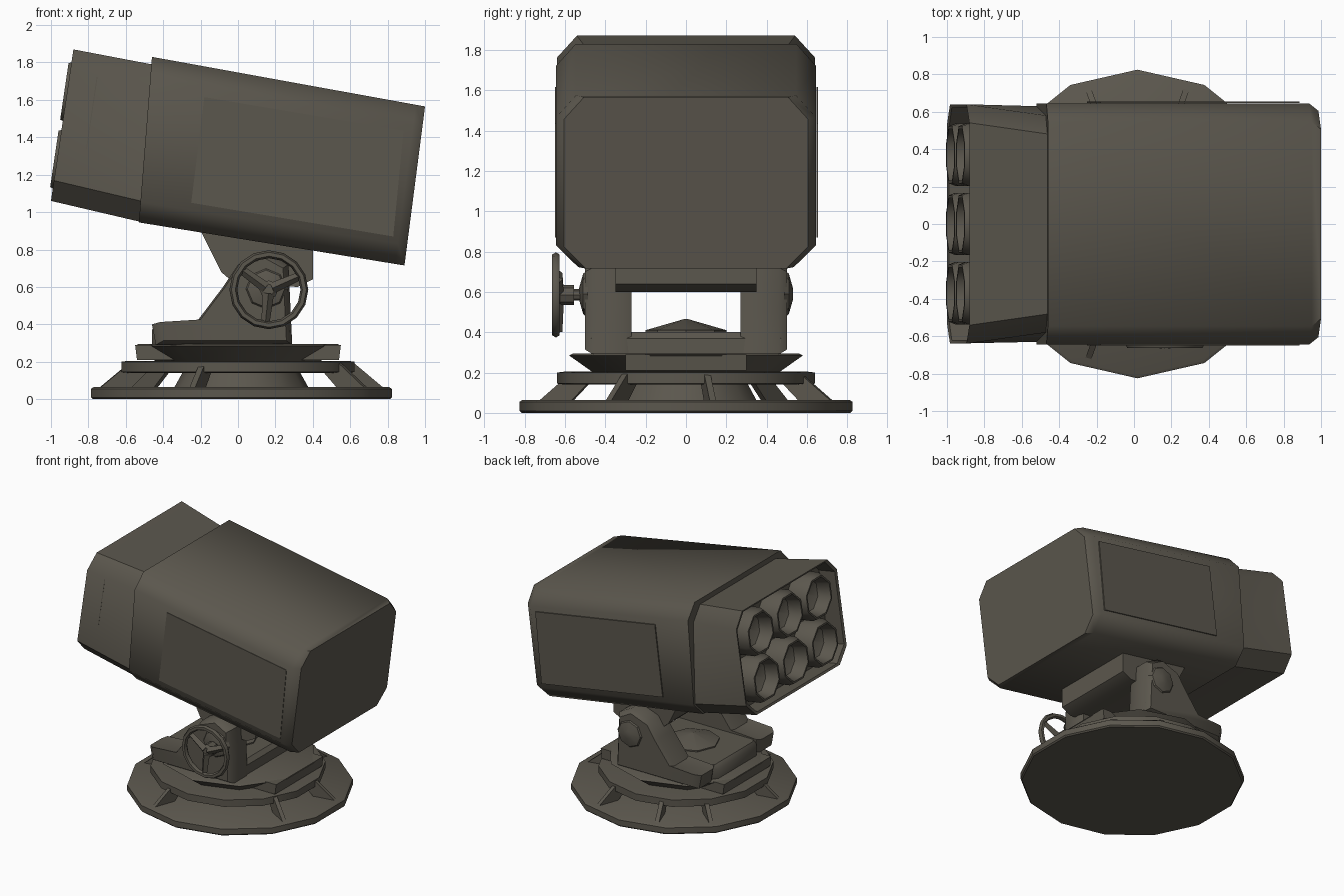
import bpy, bmesh, math
from math import sin, cos, pi, radians
from mathutils import Vector, Matrix

cube = bpy.data.objects.get("Cube")
if cube:
    bpy.data.objects.remove(cube, do_unlink=True)

paint = bpy.data.materials.new("olive_drab")
paint.use_nodes = True
paint.diffuse_color = (0.105, 0.095, 0.075, 1)
paint.node_tree.nodes["Principled BSDF"].inputs["Base Color"].default_value = paint.diffuse_color


def skin(name, loops, angle=35, caps=(True, True)):
    """Join equal-length loops of points into one surface."""
    bm = bmesh.new()
    rings = [[bm.verts.new(p) for p in loop] for loop in loops]
    n = len(rings[0])
    for a, b in zip(rings, rings[1:]):
        for i in range(n):
            j = (i + 1) % n
            bm.faces.new((a[i], a[j], b[j], b[i]))
    for ring, cap in zip((rings[0], rings[-1]), caps):
        if cap:
            bm.faces.new(ring)
    bmesh.ops.recalc_face_normals(bm, faces=bm.faces)
    me = bpy.data.meshes.new(name)
    bm.to_mesh(me)
    bm.free()
    me.materials.append(paint)
    ob = bpy.data.objects.new(name, me)
    bpy.context.collection.objects.link(ob)
    bpy.ops.object.select_all(action='DESELECT')
    ob.select_set(True)
    bpy.context.view_layer.objects.active = ob
    bpy.ops.object.shade_smooth_by_angle(angle=radians(angle))
    return ob


def lathe(name, profile, sides, centre, axis=(0, 0, 1), start=0.0, angle=35):
    """Spin (radius, height) pairs about an axis through the centre."""
    m = Matrix.Translation(centre) @ Vector(axis).to_track_quat('Z', 'Y').to_matrix().to_4x4()
    loops = [[m @ Vector((r * cos(start + 2 * pi * i / sides), r * sin(start + 2 * pi * i / sides), h))
              for i in range(sides)] for r, h in profile]
    return skin(name, loops, angle)


def prism(name, outline, slices, angle=35):
    """Stack an x-z outline at (y, scale) slices, scaled about its middle."""
    cx = sum(p[0] for p in outline) / len(outline)
    cz = sum(p[1] for p in outline) / len(outline)
    return skin(name, [[(cx + (x - cx) * s, y, cz + (z - cz) * s) for x, z in outline]
                       for y, s in slices], angle)


def section(bottom, top, w, c=0.11, shoulder=None):
    """Chamfered rectangular loop between a bottom and a top (x, z) point."""
    b, t = Vector((bottom[0], 0, bottom[1])), Vector((top[0], 0, top[1]))
    f = c / (t - b).length
    sh = shoulder or w
    half = [(w - c, 0), (w, f), (sh, 1 - f), (min(w, sh) - c * 0.9, 1)]
    pts = half + [(-y, k) for y, k in reversed(half)]
    return [b.lerp(t, k) + Vector((0, y, 0)) for y, k in pts]


# Launcher housing
skin("launcher_housing", [
    section((-0.53, 0.945), (-0.46, 1.83), 0.645),
    section((0.84, 0.723), (0.95, 1.574), 0.645),
    section((0.89, 0.715), (1.0, 1.565), 0.605)], 50)

# Hood, folded into a recess around the tubes
skin("tube_hood", [
    section((-0.50, 0.945), (-0.43, 1.785), 0.63, shoulder=0.58),
    section((-0.53, 0.95), (-0.46, 1.79), 0.63, shoulder=0.58),
    section((-1.0, 1.06), (-0.88, 1.87), 0.64),
    section((-0.99, 1.075), (-0.875, 1.855), 0.62),
    section((-0.85, 1.05), (-0.735, 1.83), 0.62)], 40)

# Six launch tubes with hollow mouths
rim = Vector((0.12, 0, 0.81)).normalized()
outward = Vector((-rim.z, 0, rim.x))
for row, along in (("lower", 0.225), ("upper", 0.59)):
    for col, y in (("right", -0.37), ("centre", 0), ("left", 0.37)):
        mouth = Vector((-1.0, y, 1.06)) + rim * along
        lathe(f"{row}_{col}_tube",
              [(0.18, -0.18), (0.18, -0.02), (0.165, 0.015), (0.15, 0.015), (0.13, -0.09), (0.03, -0.14)],
              8, mouth, outward, pi / 8, 50)

# Thin access panels on both sides
panel = [(-0.25, 1.05), (0.83, 0.87), (0.885, 1.435), (-0.18, 1.615)]
prism("right_access_panel", panel, [(-0.64, 1), (-0.649, 1)])
prism("left_access_panel", panel, [(0.646, 1), (0.655, 1)])

# Base plate, drum and raised ring
mid = (0.018, 0, 0)
lathe("base_plate", [(0.815, 0), (0.825, 0.01), (0.825, 0.055), (0.81, 0.065)], 14, mid, start=pi / 2)
lathe("base_drum", [(0.36, 0.06), (0.31, 0.15)], 14, mid)
lathe("base_ring", [(0.6, 0.14), (0.64, 0.145), (0.64, 0.2), (0.6, 0.205)], 14, (0, 0, 0), start=pi / 2)

# Gussets between base plate and ring
for i, deg in enumerate((10, 70, 110, 140, 190, 250, 330)):
    a = radians(deg)
    out, side = Vector((cos(a), sin(a), 0)), Vector((-sin(a), cos(a), 0)) * 0.016
    shape = [(0.77, 0.06), (0.6, 0.2), (0.5, 0.16), (0.6, 0.06)]
    skin(f"gusset_{i + 1}", [[out * r + Vector((mid[0], 0, z)) + side * s for r, z in shape] for s in (-1, 1)])

# Turntable
lathe("turntable", [(0.46, 0.2), (0.58, 0.285), (0.56, 0.295)], 10, (0, 0, 0), start=pi / 10)
prism("turntable_skirt", [(-0.54, 0.21), (0.54, 0.21), (0.55, 0.29), (-0.55, 0.29)],
      [(-0.3, 1), (0.3, 1)])

# Yoke: floor, pointed cap and two leaning arms
skin("yoke_floor", [[(x, y, z) for x, y in ((-0.46 + d, -0.24), (-0.3, -0.47 + d), (0.28 - d, -0.47 + d),
                                            (0.28 - d, 0.47 - d), (-0.3, 0.47 - d), (-0.46 + d, 0.24))]
                    for z, d in ((0.28, 0), (0.37, 0), (0.4, 0.03))])
lathe("pivot_cap", [(0.2, 0.39), (0.2, 0.41), (0.01, 0.465)], 8, (-0.06, 0, 0))
arm = [(-0.44, 0.29), (-0.46, 0.4), (-0.22, 0.415), (-0.08, 0.6), (0.0, 0.72),
       (0.16, 0.78), (0.27, 0.72), (0.28, 0.5), (0.29, 0.29)]
for name, s in (("right", -1), ("left", 1)):
    prism(f"{name}_yoke_arm", arm, [(s * 0.27, 0.95), (s * 0.31, 1), (s * 0.46, 1), (s * 0.5, 0.9)], 45)
    lathe(f"{name}_pivot_hub", [(0.12, 0), (0.1, 0.025), (0.03, 0.045)], 8, (0.15, s * 0.485, 0.59), (0, s, 0))

# Cradle that carries the housing
prism("cradle", [(-0.2, 0.9), (-0.09, 0.68), (-0.02, 0.62), (0.32, 0.6), (0.4, 0.64), (0.4, 0.82)],
      [(-0.35, 1), (0.35, 1)])

# Handwheel: rim, shaft and three spokes
wheel = Vector((0.165, -0.645, 0.585))
bpy.ops.mesh.primitive_torus_add(major_radius=0.19, minor_radius=0.021, major_segments=16, minor_segments=6,
                                 location=wheel, rotation=(pi / 2, 0, 0))
hoop = bpy.context.object
hoop.name = "handwheel_rim"
hoop.data.materials.append(paint)
bpy.ops.object.shade_smooth_by_angle(angle=radians(60))
lathe("handwheel_hub", [(0.05, 0), (0.05, 0.07), (0.03, 0.085)], 8, (wheel.x, -0.555, wheel.z), (0, -1, 0))
lathe("handwheel_shaft", [(0.028, 0), (0.028, 0.1)], 8, (wheel.x, -0.48, wheel.z), (0, -1, 0))
for i in range(3):
    a = radians(24 + 120 * i)
    lathe(f"handwheel_spoke_{i + 1}", [(0.03, 0.02), (0.022, 0.185)], 4, wheel + Vector((0, 0.01, 0)),
          (cos(a), 0, sin(a)))
